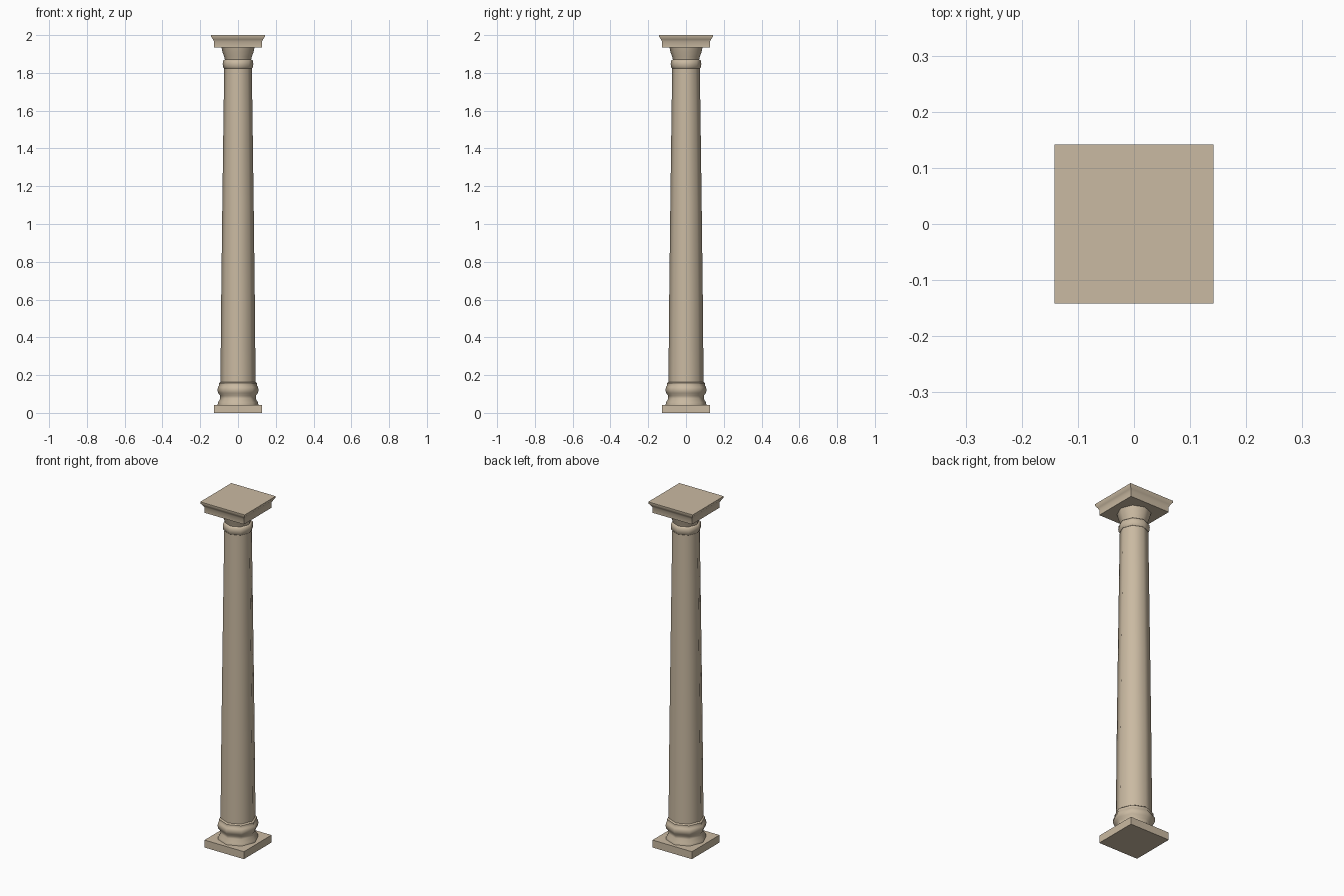
import bpy, bmesh, math

if "Cube" in bpy.data.objects:
    bpy.data.objects.remove(bpy.data.objects["Cube"])

stone = bpy.data.materials.new("warm_stone")
stone.diffuse_color = (0.59, 0.49, 0.36, 1)
stone.use_nodes = True
stone.node_tree.nodes["Principled BSDF"].inputs["Base Color"].default_value = stone.diffuse_color

SIDES = 8  # low-poly round parts


def loft(name, profile, sides, turn=0.0, scale=1.0, angle=50):
    """Stack regular polygons along z from (radius, height) pairs and cap both ends."""
    bm = bmesh.new()
    rings = []
    for r, z in profile:
        ring = []
        for i in range(sides):
            a = turn + 2 * math.pi * i / sides
            ring.append(bm.verts.new((r * scale * math.cos(a), r * scale * math.sin(a), z)))
        rings.append(ring)
    for low, high in zip(rings, rings[1:]):
        for i in range(sides):
            j = (i + 1) % sides
            bm.faces.new((low[i], low[j], high[j], high[i]))
    bm.faces.new(rings[0][::-1])
    bm.faces.new(rings[-1])
    mesh = bpy.data.meshes.new(name)
    bm.to_mesh(mesh)
    bm.free()
    mesh.materials.append(stone)
    obj = bpy.data.objects.new(name, mesh)
    bpy.context.collection.objects.link(obj)
    bpy.ops.object.select_all(action='DESELECT')
    obj.select_set(True)
    bpy.context.view_layer.objects.active = obj
    bpy.ops.object.shade_smooth_by_angle(angle=math.radians(angle))
    return obj


def square_slab(name, profile):
    """Square slab from (half width, height) pairs."""
    return loft(name, profile, 4, math.pi / 4, math.sqrt(2))


# Square foot slab
square_slab("plinth", [(0.126, 0.0), (0.126, 0.043)])

# Moulded base: flared foot, hollow, rounded ring and small fillet
loft("base_moulding", [(0.108, 0.043), (0.106, 0.055), (0.094, 0.075), (0.094, 0.09),
                       (0.105, 0.105), (0.109, 0.12), (0.106, 0.137), (0.101, 0.142),
                       (0.101, 0.157), (0.093, 0.163)], SIDES)

# Tapered shaft
loft("shaft", [(0.093, 0.16), (0.089, 0.6), (0.083, 1.1), (0.077, 1.55), (0.073, 1.83)], SIDES)

# Ring below the capital
loft("neck_ring", [(0.074, 1.824), (0.079, 1.83), (0.081, 1.847), (0.079, 1.864),
                   (0.072, 1.87)], SIDES)

# Flared capital
loft("capital_flare", [(0.069, 1.868), (0.073, 1.885), (0.082, 1.91), (0.088, 1.937)], SIDES)

# Square top slab with a flared lip
square_slab("abacus", [(0.126, 1.935), (0.126, 1.965), (0.132, 1.977), (0.142, 1.991),
                       (0.142, 2.0)])
